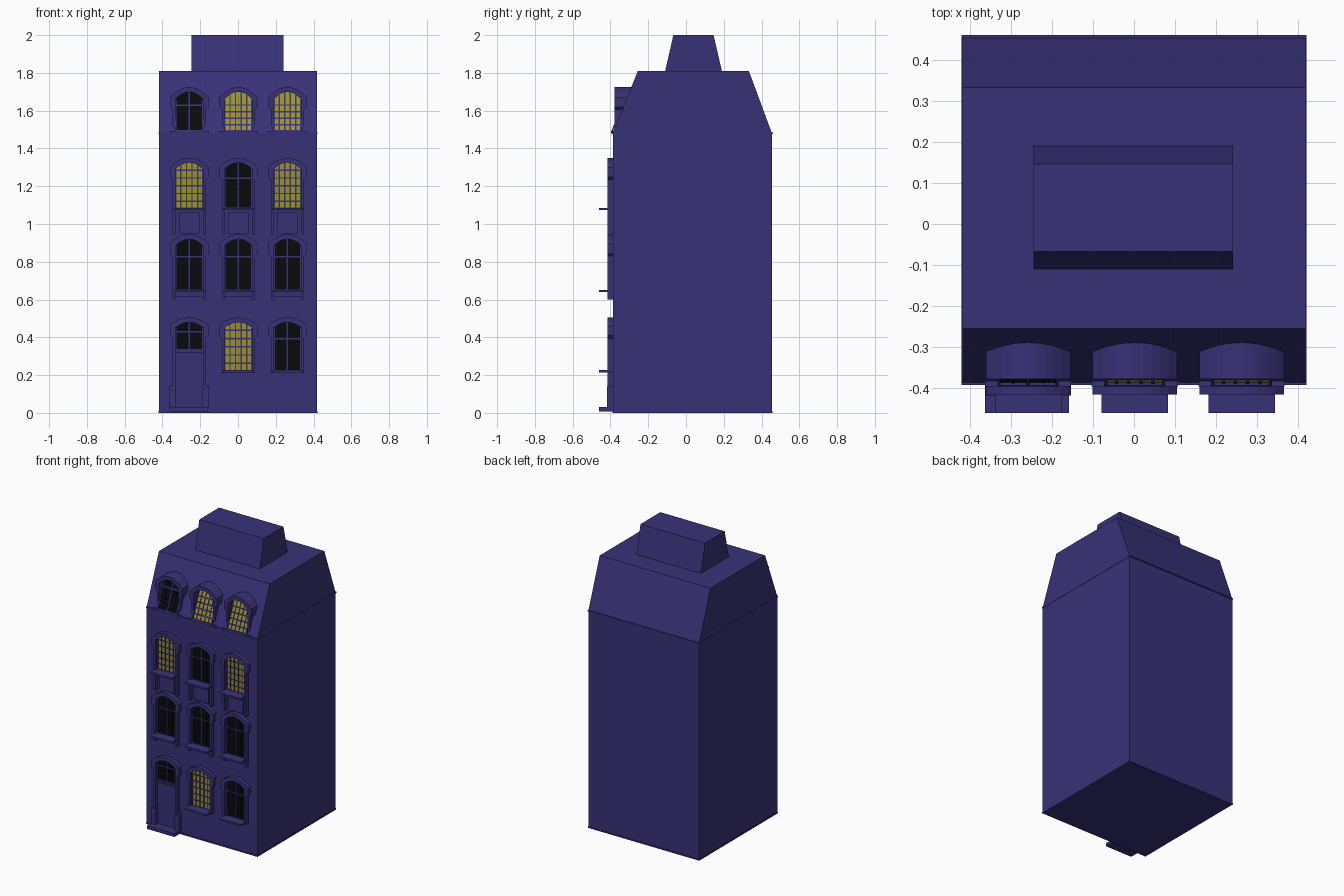
import bpy, bmesh

if "Cube" in bpy.data.objects:
    bpy.data.objects.remove(bpy.data.objects["Cube"])


def material(name, rgb):
    m = bpy.data.materials.new(name)
    m.diffuse_color = (*rgb, 1)
    m.use_nodes = True
    m.node_tree.nodes["Principled BSDF"].inputs["Base Color"].default_value = m.diffuse_color
    return m


BLUE = material("blue_wall", (0.040, 0.031, 0.185))
DARK = material("dark_glass", (0.003, 0.003, 0.004))
LIT = material("lit_glass", (0.34, 0.29, 0.02))

WALL = -0.387      # front wall plane
FRONT = -0.415     # face of the window surrounds
SLOPE = 0.4        # depth gained per height on the front roof


def finish(name, bm, mat, shear_from=None):
    if shear_from is not None:      # lean the part back along the roof
        for v in bm.verts:
            v.co.y += SLOPE * (v.co.z - shear_from)
    bmesh.ops.recalc_face_normals(bm, faces=bm.faces)
    me = bpy.data.meshes.new(name)
    bm.to_mesh(me)
    bm.free()
    me.materials.append(mat)
    ob = bpy.data.objects.new(name, me)
    bpy.context.collection.objects.link(ob)
    return ob


def prism(name, pts, y0, y1, mat=BLUE, shear_from=None):
    """Extrude an (x, z) outline from y0 to y1."""
    bm = bmesh.new()
    f = bm.faces.new([bm.verts.new((x, y0, z)) for x, z in pts])
    r = bmesh.ops.extrude_face_region(bm, geom=[f])
    for v in r["geom"]:
        if isinstance(v, bmesh.types.BMVert):
            v.co.y = y1
    return finish(name, bm, mat, shear_from)


def boxes(name, items, mat=BLUE, shear_from=None):
    """Each item: x0, x1, y0, y1, z0, z1."""
    bm = bmesh.new()
    for x0, x1, y0, y1, z0, z1 in items:
        vs = bmesh.ops.create_cube(bm, size=1)["verts"]
        for v in vs:
            v.co = (x1 if v.co.x > 0 else x0, y1 if v.co.y > 0 else y0, z1 if v.co.z > 0 else z0)
    return finish(name, bm, mat, shear_from)


def arch(cx, hw, spring, crown, n=8):
    """Arch points from left to right."""
    ts = [-1 + 2 * i / n for i in range(n + 1)]
    return [(cx + hw * t, spring + (crown - spring) * (1 - t * t)) for t in ts]


def surround(name, cx, z_low, spring, crown, y0, y1):
    """Arched frame with shoulder ears, open at the bottom."""
    left = [(-0.088, z_low), (-0.088, spring - 0.055), (-0.103, spring - 0.04),
            (-0.103, spring + 0.01), (-0.09, spring + 0.022)]
    pts = [(cx + x, z) for x, z in left]
    pts += arch(cx, 0.082, spring + 0.03, crown + 0.025)
    pts += [(cx - x, z) for x, z in reversed(left)]
    pts += [(cx + 0.073, z_low)] + arch(cx, 0.073, spring, crown)[::-1] + [(cx - 0.073, z_low)]
    return prism(name, pts, y0, y1)


def glazing(tag, cx, z0, spring, crown, lit, y, lean=None):
    hw = 0.074

    def top(dx):
        return spring + (crown - spring) * (1 - (dx / hw) ** 2)

    pane = [(cx - hw, z0)] + arch(cx, hw, spring, crown) + [(cx + hw, z0)]
    prism("glass_" + tag, pane, y - 0.003, y + 0.003, LIT if lit else DARK, lean)
    cols, rows = (5, 6) if lit else (4, 9)
    w = 0.0035 if lit else 0.0012
    fine = []
    for i in range(1, cols):
        dx = -hw + 2 * hw * i / cols
        fine.append((cx + dx - w, cx + dx + w, y - 0.006, y, z0, top(abs(dx) + w)))
    for j in range(1, rows):
        z = z0 + (crown - z0) * j / rows
        if z < spring:
            fine.append((cx - hw, cx + hw, y - 0.006, y, z - w, z + w))
    boxes("glazing_bars_" + tag, fine, BLUE if lit else DARK, lean)
    # casement frame
    e = 0.007
    zt = z0 + 0.66 * (crown - z0)
    frame = [(cx - hw, cx - hw + e, y - 0.01, y, z0, spring),
             (cx + hw - e, cx + hw, y - 0.01, y, z0, spring),
             (cx - hw, cx + hw, y - 0.01, y, z0, z0 + e)]
    if not lit:
        frame += [(cx - 0.004, cx + 0.004, y - 0.01, y, z0, top(0.004)),
                  (cx - hw, cx + hw, y - 0.01, y, zt - 0.004, zt + 0.004)]
    boxes("casement_" + tag, frame, BLUE, lean)


# Main body with mansard roof: side profile extruded across the width
profile = [(WALL, 0), (WALL, 1.48), (-0.255, 1.81), (0.333, 1.81), (0.455, 1.48), (0.455, 0)]
bm = bmesh.new()
ends = [[bm.verts.new((x, y, z)) for y, z in profile] for x in (-0.418, 0.418)]
for e in ends:
    bm.faces.new(e)
for i in range(len(profile)):
    j = (i + 1) % len(profile)
    bm.faces.new((ends[0][i], ends[0][j], ends[1][j], ends[1][i]))
finish("house_body", bm, BLUE)

# Thin eave band and base
boxes("eave_band", [(-0.42, 0.42, -0.392, 0.46, 1.476, 1.484)])
boxes("base_band", [(-0.42, 0.42, -0.39, 0.458, 0, 0.01)])

# Tapered roof block
bm = bmesh.new()
for v in bmesh.ops.create_cube(bm, size=1)["verts"]:
    up = v.co.z > 0
    y0, y1 = (-0.067, 0.146) if up else (-0.11, 0.19)
    v.co = (0.241 if v.co.x > 0 else -0.245, y1 if v.co.y > 0 else y0, 2.0 if up else 1.81)
finish("roof_block", bm, BLUE)

# Floors: name, glass bottom, spring, crown, surround bottom, lit columns
floors = [("ground", 0.22, 0.45, 0.48, 0.21, {1}),
          ("second", 0.645, 0.885, 0.92, 0.60, set()),
          ("third", 1.08, 1.29, 1.325, 0.945, {0, 2}),
          ("dormer", 1.49, 1.66, 1.70, 1.485, {1, 2})]
columns = [-0.258, 0.002, 0.262]

for floor, z0, spring, crown, low, lit in floors:
    for i, cx in enumerate(columns):
        tag = f"{floor}_{i + 1}"
        if floor == "ground" and i == 0:
            continue
        if floor == "dormer":
            surround("dormer_" + tag, cx, low, spring, crown, -0.378, -0.27)
            glazing(tag, cx, z0, spring, crown, i in lit, WALL - 0.003, 1.48)
            boxes("dormer_sill_" + tag, [(cx - 0.105, cx + 0.105, -0.396, -0.37, 1.48, 1.492)])
            continue
        surround("surround_" + tag, cx, low, spring, crown, FRONT, WALL + 0.01)
        glazing(tag, cx, z0, spring, crown, i in lit, WALL - 0.002)
        boxes("sill_" + tag, [(cx - 0.081, cx + 0.081, -0.46, WALL, z0 - 0.006, z0 + 0.006)])
        if floor == "second":
            boxes("apron_" + tag, [(cx - 0.074, cx + 0.074, -0.404, WALL, 0.615, 0.64)])
        if floor == "third":
            boxes("panel_" + tag, [(cx - 0.055, cx + 0.055, -0.398, WALL, 0.95, 1.06)])

# Entrance: surround, plinths, door leaf, fanlight and step
cx = columns[0]
surround("door_surround", cx, 0.03, 0.45, 0.48, FRONT, WALL + 0.01)
boxes("door_plinths", [(cx + s * 0.087 - 0.017, cx + s * 0.087 + 0.017, -0.418, WALL, 0.02, 0.14)
                       for s in (-1, 1)])
boxes("door_leaf", [(cx - 0.074, cx + 0.074, -0.393, WALL, 0.03, 0.325),
                    (cx - 0.062, cx + 0.062, -0.399, WALL, 0.05, 0.315)])
boxes("door_transom", [(cx - 0.074, cx + 0.074, -0.405, WALL, 0.32, 0.332)])
glazing("fanlight", cx, 0.33, 0.45, 0.48, False, WALL - 0.002)
boxes("door_step", [(cx - 0.105, cx + 0.1, -0.46, WALL, 0.008, 0.03)])
